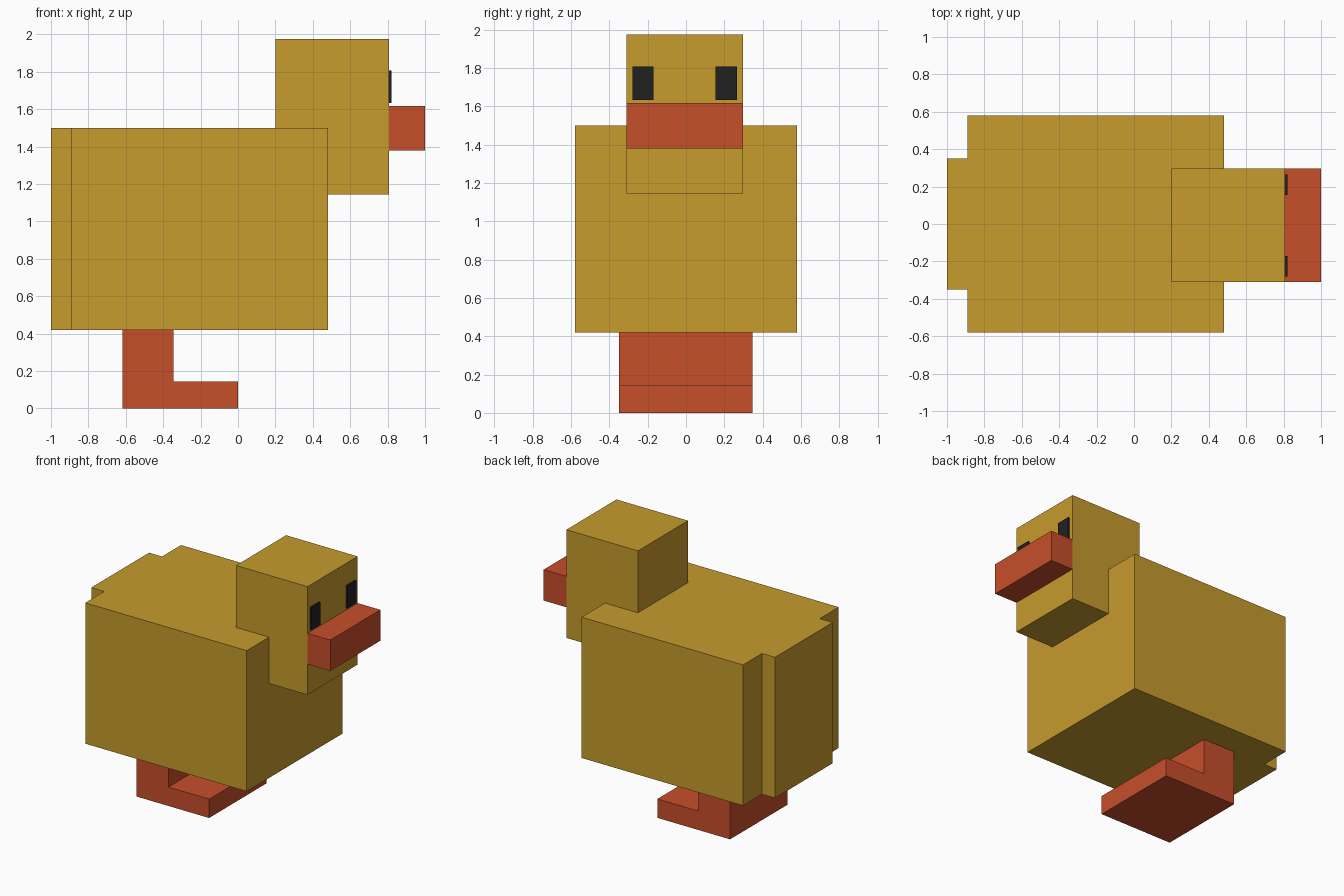
import bpy
import bmesh

if "Cube" in bpy.data.objects:
    bpy.data.objects.remove(bpy.data.objects["Cube"])


def material(name, rgb):
    mat = bpy.data.materials.new(name)
    mat.diffuse_color = (*rgb, 1)
    mat.use_nodes = True
    mat.node_tree.nodes["Principled BSDF"].inputs["Base Color"].default_value = mat.diffuse_color
    return mat


YELLOW = material("yellow", (0.57, 0.33, 0.027))
ORANGE = material("orange_red", (0.57, 0.077, 0.023))
BLACK = material("black", (0.015, 0.015, 0.015))


def extrude_profile(name, points, y0, y1, mat):
    """Extrude an x-z profile from y0 to y1."""
    bm = bmesh.new()
    face = bm.faces.new([bm.verts.new((x, y0, z)) for x, z in points])
    geom = bmesh.ops.extrude_face_region(bm, geom=[face])["geom"]
    verts = [v for v in geom if isinstance(v, bmesh.types.BMVert)]
    bmesh.ops.translate(bm, verts=verts, vec=(0, y1 - y0, 0))
    bmesh.ops.recalc_face_normals(bm, faces=bm.faces)
    mesh = bpy.data.meshes.new(name)
    bm.to_mesh(mesh)
    bm.free()
    mesh.materials.append(mat)
    obj = bpy.data.objects.new(name, mesh)
    bpy.context.collection.objects.link(obj)
    return obj


def box(name, x, y, z, mat):
    points = [(x[0], z[0]), (x[1], z[0]), (x[1], z[1]), (x[0], z[1])]
    return extrude_profile(name, points, y[0], y[1], mat)


# Body and tail
box("body", (-0.89, 0.48), (-0.58, 0.58), (0.42, 1.5), YELLOW)
box("tail", (-1.0, -0.89), (-0.35, 0.35), (0.42, 1.5), YELLOW)

# Head and beak
HEAD_Y = (-0.31, 0.297)
box("head", (0.2, 0.807), HEAD_Y, (1.145, 1.975), YELLOW)
box("beak", (0.807, 1.0), HEAD_Y, (1.38, 1.617), ORANGE)

# Eyes, one on each side of the face
for side, y in (("right", (-0.28, -0.17)), ("left", (0.155, 0.265))):
    box(f"{side}_eye", (0.807, 0.82), y, (1.633, 1.807), BLACK)

# L-shaped leg and foot
extrude_profile("leg_and_foot",
                [(-0.617, 0), (0, 0), (0, 0.145), (-0.345, 0.145),
                 (-0.345, 0.42), (-0.617, 0.42)], -0.35, 0.347, ORANGE)
